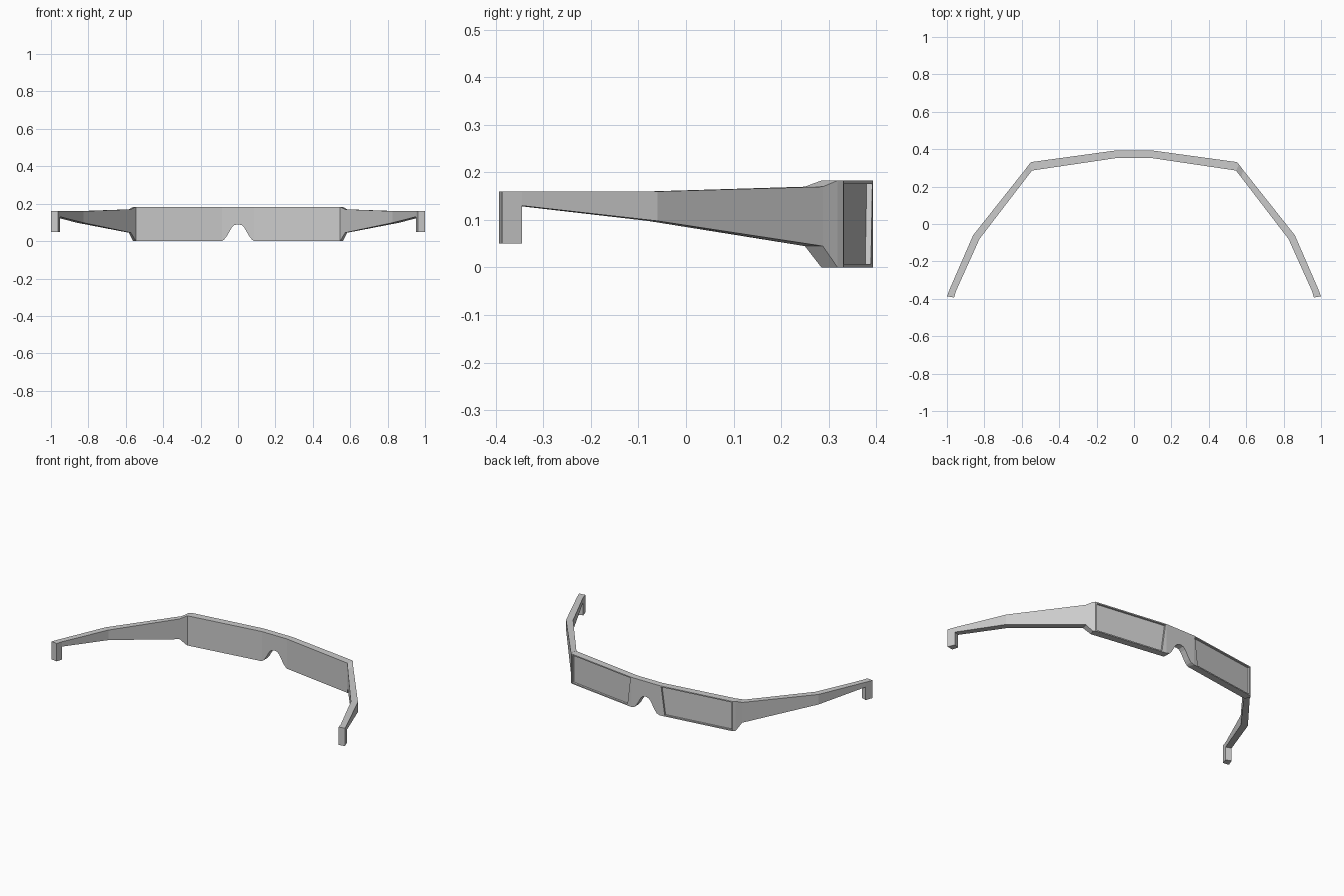
import bpy, bmesh
from mathutils import Vector

if "Cube" in bpy.data.objects:
    bpy.data.objects.remove(bpy.data.objects["Cube"])

grey = bpy.data.materials.new("plain grey")
grey.diffuse_color = (0.6, 0.6, 0.6, 1)
grey.use_nodes = True
grey.node_tree.nodes["Principled BSDF"].inputs["Base Color"].default_value = grey.diffuse_color


def loft(name, sections, cap_start=False, cap_end=False, recess=None):
    """Loft right-hand sections (outer x, y, inner x, y, bottom z, top z), mirrored in x."""
    bm = bmesh.new()
    rings = [[bm.verts.new(p) for p in ((ox, oy, zb), (ox, oy, zt), (ix, iy, zt), (ix, iy, zb))]
             for ox, oy, ix, iy, zb, zt in sections]
    outer = []
    for a, b in zip(rings, rings[1:]):
        faces = [bm.faces.new((a[i], a[(i + 1) % 4], b[(i + 1) % 4], b[i])) for i in range(4)]
        outer.append(faces[0])
    if cap_start:
        bm.faces.new(rings[0][::-1])
    if cap_end:
        bm.faces.new(rings[-1])
    if recess is not None:
        # sunken lens panel with a slanted edge beside the nose
        panel = outer[recess]
        bm.normal_update()
        bmesh.ops.inset_individual(bm, faces=[panel], thickness=0.01)
        low = sorted(panel.verts, key=lambda v: v.co.z)[:2]
        near, far = sorted(low, key=lambda v: v.co.x)
        near.co += (far.co - near.co).normalized() * 0.022
        bm.normal_update()
        sink = panel.normal * -0.012
        bmesh.ops.inset_individual(bm, faces=[panel], thickness=0)
        for v in panel.verts:
            v.co += sink
    me = bpy.data.meshes.new(name)
    bm.to_mesh(me)
    bm.free()
    me.materials.append(grey)
    ob = bpy.data.objects.new(name, me)
    bpy.context.collection.objects.link(ob)
    m = ob.modifiers.new("mirror", 'MIRROR')
    m.use_clip = True
    return ob


TOP = 0.183
# lens frame with the nose notch in the middle
notch = [(0, .09), (.02, .085), (.034, .071), (.048, .047), (.062, .023), (.076, .007)]
frame = [(x, .393, x, .354, z, TOP) for x, z in notch]
frame += [(.098, .393, .085, .354, 0, TOP),
          (.55, .331, .545, .286, 0, TOP),
          (.561, .319, .546, .285, 0, TOP)]
loft("lens_frame", frame, recess=len(notch))

# side arms, tapering backwards
hinge = frame[-1]
elbow_out = (.86, -.06, .826, -.08)
hook_start = (.984, -.345, .951, -.357)
loft("side_arms", [hinge,
                   (.584, .288, .573, .25, .045, .17),
                   elbow_out + (.098, .16),
                   hook_start + (.13, .16)])

# ear hooks, turned down at the ends
loft("ear_hooks", [hook_start + (.05, .16), (1.0, -.387, .962, -.393, .05, .16)],
     cap_start=True, cap_end=True)
